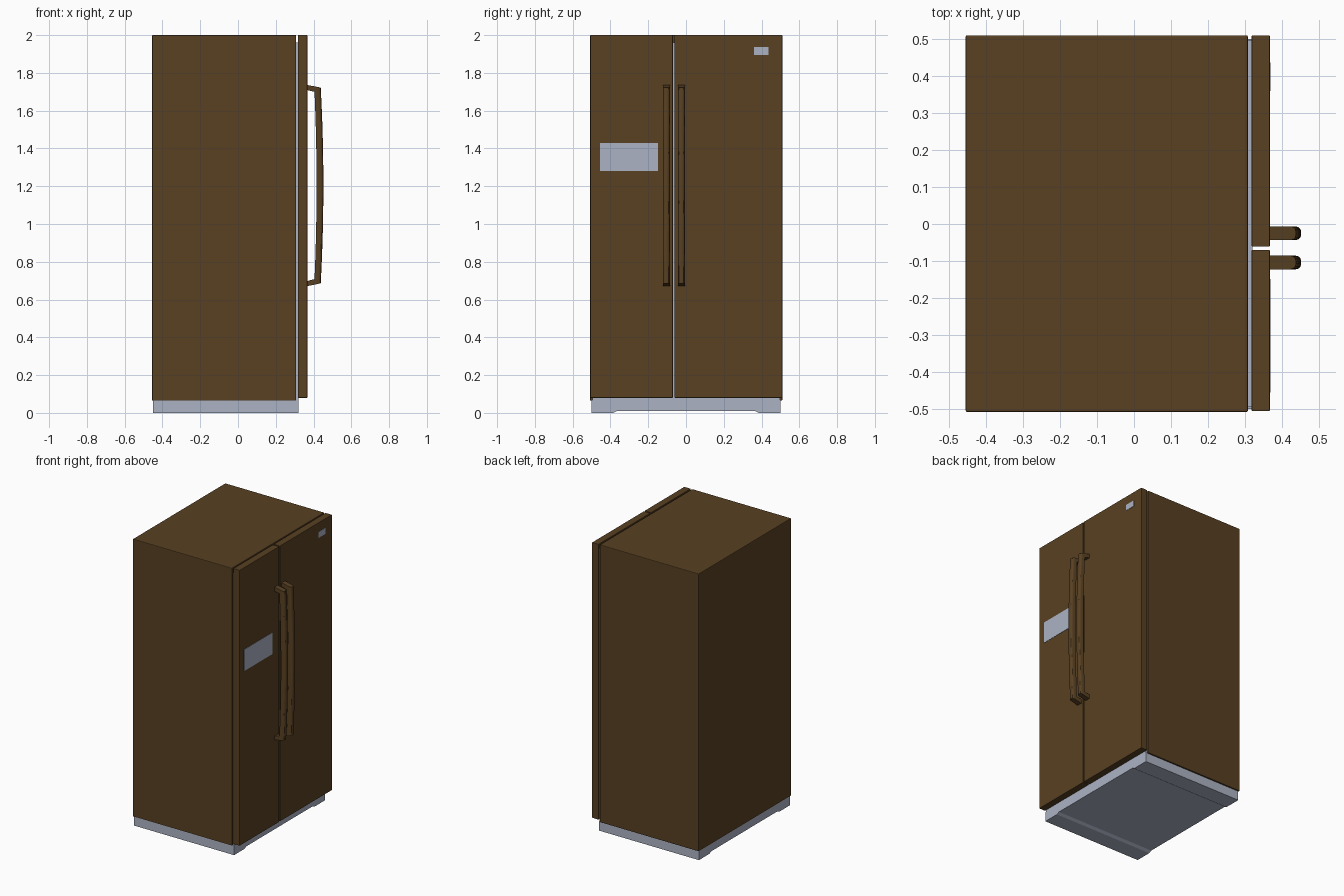
import bpy
import bmesh

cube = bpy.data.objects.get("Cube")
if cube:
    bpy.data.objects.remove(cube, do_unlink=True)


def material(name, rgb):
    mat = bpy.data.materials.new(name)
    mat.use_nodes = True
    color = (*rgb, 1)
    mat.diffuse_color = color
    mat.node_tree.nodes["Principled BSDF"].inputs["Base Color"].default_value = color
    return mat


brown = material("brown enamel", (0.098, 0.052, 0.016))
silver = material("pale silver", (0.41, 0.45, 0.55))


def finish(name, bm, mat):
    bmesh.ops.recalc_face_normals(bm, faces=bm.faces)
    mesh = bpy.data.meshes.new(name)
    bm.to_mesh(mesh)
    bm.free()
    mesh.materials.append(mat)
    obj = bpy.data.objects.new(name, mesh)
    bpy.context.collection.objects.link(obj)
    return obj


def box(name, x, y, z, mat, bevel=0):
    bm = bmesh.new()
    bmesh.ops.create_cube(bm, size=1)
    for v in bm.verts:
        for axis, (low, high) in enumerate((x, y, z)):
            v.co[axis] = low if v.co[axis] < 0 else high
    if bevel:
        bmesh.ops.bevel(bm, geom=bm.edges[:], offset=bevel, segments=2,
                        affect='EDGES', profile=0.5)
    return finish(name, bm, mat)


def prism(profile, place, low, high):
    """Extrude a closed 2D profile between two depths."""
    bm = bmesh.new()
    face = bm.faces.new([bm.verts.new(place(a, b, low)) for a, b in profile])
    moved = bmesh.ops.extrude_face_region(bm, geom=[face])["geom"]
    offset = place(0, 0, high - low)
    bmesh.ops.translate(bm, vec=offset,
                        verts=[g for g in moved if isinstance(g, bmesh.types.BMVert)])
    return bm


# Cabinet and the seal between it and the doors
box("cabinet", (-0.455, 0.308), (-0.508, 0.51), (0.065, 2), brown, 0.004)
box("door_seal", (0.306, 0.32), (-0.495, 0.497), (0.06, 1.96), silver)

# Plinth with a shallow recess along its underside
half = [(0.5, 0.067), (0.5, 0), (0.385, 0), (0.365, 0.01)]
plinth = half + [(-y, z) for y, z in reversed(half)]
finish("plinth", prism(plinth, lambda y, z, x: (x, y, z), -0.45, 0.32), silver)

# Doors
DOOR_FRONT = 0.367
for name, span in (("narrow_door", (-0.506, -0.070)), ("wide_door", (-0.061, 0.51))):
    box(name, (0.318, DOOR_FRONT), span, (0.08, 2), brown, 0.002)

# Dispenser panel and plain badge plate
box("dispenser_panel", (0.36, 0.369), (-0.456, -0.148), (1.28, 1.43), silver)
box("badge_plate", (0.36, 0.369), (0.36, 0.436), (1.895, 1.937), silver)


# Bowed handles, rounded on the outside
def bow(x, z_low, z_high, bulge, steps=12):
    return [(x + bulge * (1 - (2 * i / steps - 1) ** 2),
             z_low + (z_high - z_low) * i / steps) for i in range(steps + 1)]


outer = bow(0.438, 0.686, 1.722, 0.014)
inner = bow(0.405, 0.708, 1.70, 0.011)
profile = ([(0.362, 0.67)] + outer + [(0.362, 1.737), (0.362, 1.71)]
           + inner[::-1] + [(0.362, 0.697)])

for name, center in (("narrow_door_handle", -0.104), ("wide_door_handle", -0.025)):
    bm = prism(profile, lambda x, z, y: (x, y, z), center - 0.0185, center + 0.0185)
    rims = [e for e in bm.edges
            if abs(e.verts[0].co.y - e.verts[1].co.y) < 0.001
            and all(v.co.x > 0.43 for v in e.verts)]
    bmesh.ops.bevel(bm, geom=rims, offset=0.015, segments=3,
                    affect='EDGES', profile=0.5)
    handle = finish(name, bm, brown)
    bpy.ops.object.select_all(action='DESELECT')
    handle.select_set(True)
    bpy.context.view_layer.objects.active = handle
    bpy.ops.object.shade_smooth_by_angle()
